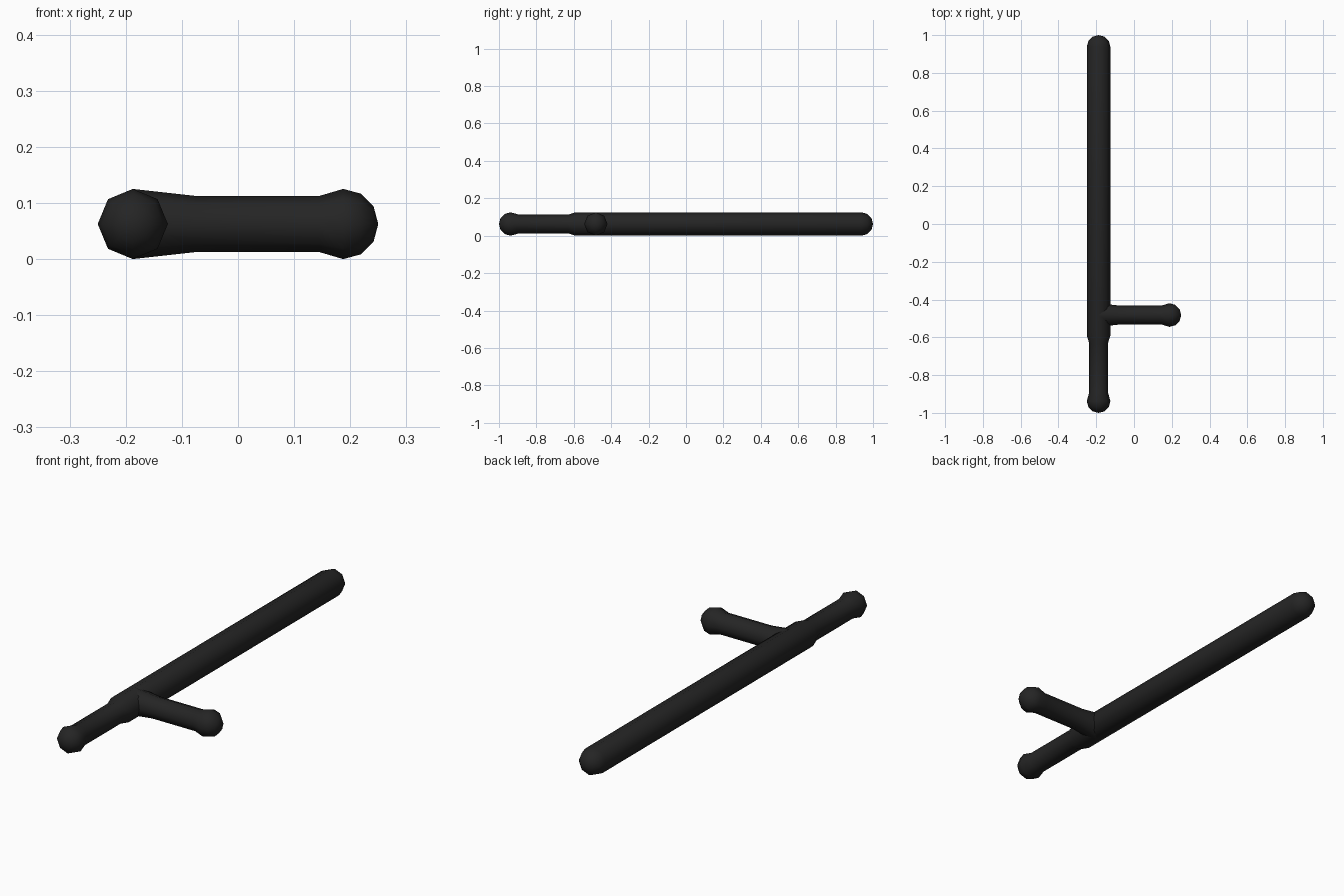
import bpy, bmesh, math
from mathutils import Matrix, Vector

if "Cube" in bpy.data.objects:
    bpy.data.objects.remove(bpy.data.objects["Cube"])

black = bpy.data.materials.new("matte black")
black.diffuse_color = (0.018, 0.018, 0.018, 1)
black.use_nodes = True
black.node_tree.nodes["Principled BSDF"].inputs["Base Color"].default_value = black.diffuse_color

R, GRIP, SIDES = 0.0625, 0.05, 8
CAP = [(R * math.sin(math.radians(a)), R * math.cos(math.radians(a))) for a in (0, 30, 60)]


def lathe(name, profile, matrix):
    """Revolve (position, radius) pairs about local z; radius 0 makes a tip."""
    bm = bmesh.new()
    rings = []
    for t, r in profile:
        n = 1 if r == 0 else SIDES
        rings.append([bm.verts.new((r * math.cos(i * math.tau / SIDES),
                                    r * math.sin(i * math.tau / SIDES), t)) for i in range(n)])
    for a, b in zip(rings, rings[1:]):
        for i in range(SIDES):
            j = (i + 1) % SIDES
            quad = [a[i % len(a)], a[j % len(a)], b[j % len(b)], b[i % len(b)]]
            bm.faces.new(list(dict.fromkeys(quad)))
    bm.transform(matrix)
    bmesh.ops.recalc_face_normals(bm, faces=bm.faces)
    for f in bm.faces:
        f.smooth = True
    me = bpy.data.meshes.new(name)
    bm.to_mesh(me)
    bm.free()
    me.materials.append(black)
    ob = bpy.data.objects.new(name, me)
    bpy.context.collection.objects.link(ob)
    return ob


def end_cap(tip):
    return [(tip - R + d, r) for d, r in CAP] + [(tip, 0)]


# Long shaft with its short rear grip and knob, running along y
rear = [(-t, r) for t, r in reversed(end_cap(1.0))]
shaft = rear + [(-0.893, GRIP), (-0.63, GRIP), (-0.59, R)] + end_cap(1.0)
lathe("shaft", shaft, Matrix.Translation((-0.1875, 0, R)) @ Matrix.Rotation(-math.pi / 2, 4, 'X'))

# Side handle, flared where it joins the shaft and ending in a knob
handle = [(-0.1875, R), (-0.075, GRIP), (0.145, GRIP)] + end_cap(0.25)
lathe("side_handle", handle, Matrix.Translation((0, -0.482, R)) @ Matrix.Rotation(math.pi / 2, 4, 'Y'))
